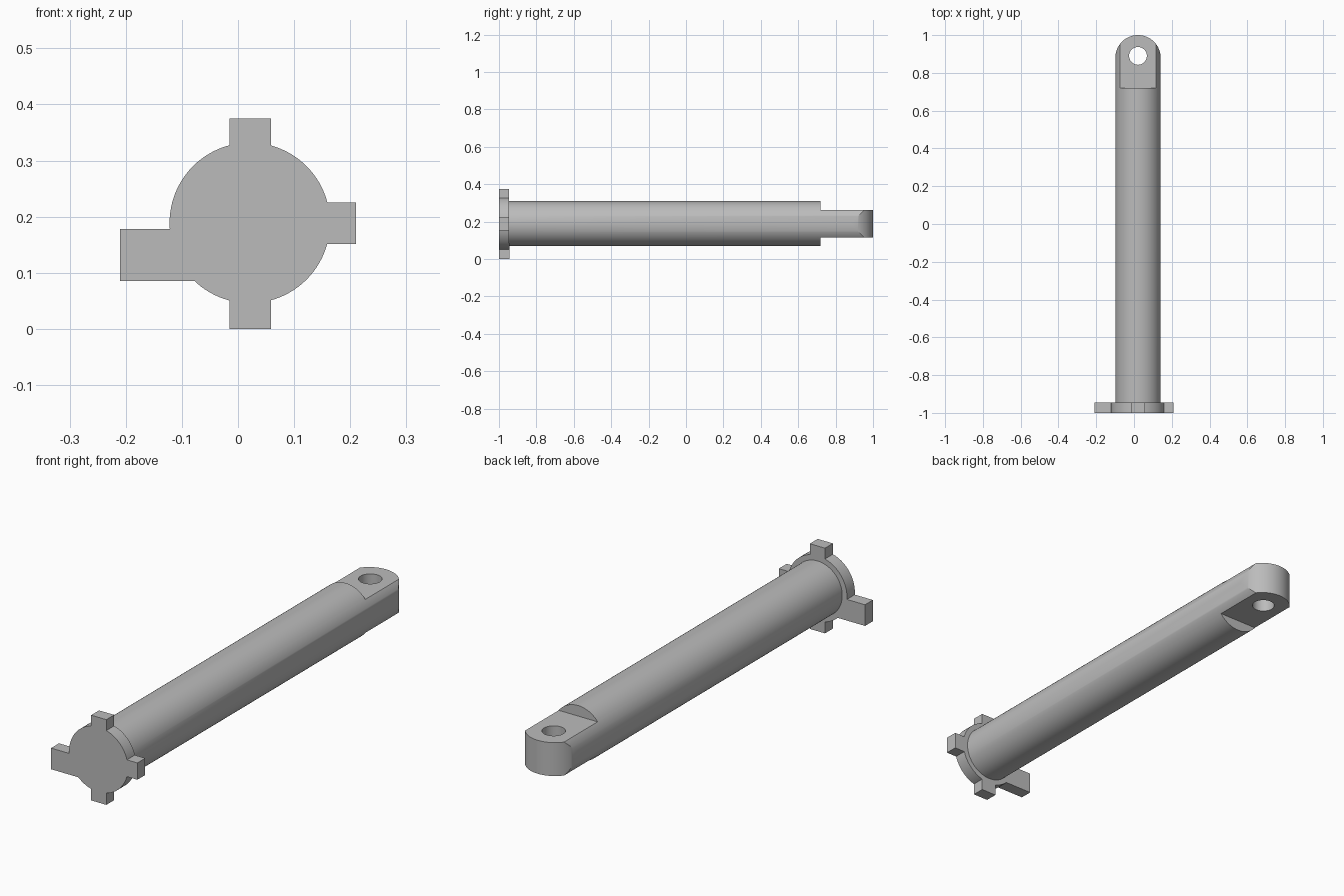
import bpy
import math

cube = bpy.data.objects.get("Cube")
if cube:
    bpy.data.objects.remove(cube, do_unlink=True)

CX, CZ = 0.021, 0.189      # pin axis, running along y
R = 0.12                   # shaft radius
TONGUE_Y, EYE_Y = 0.72, 0.88
HALF_T = 0.0735            # half the tongue thickness

steel = bpy.data.materials.new("grey_steel")
steel.use_nodes = True
colour = (0.5, 0.5, 0.5, 1)
steel.diffuse_color = colour
steel.node_tree.nodes["Principled BSDF"].inputs["Base Color"].default_value = colour


def finish(obj, name):
    obj.name = name
    obj.data.materials.append(steel)
    return obj


def rod(name, radius, length, centre, along_y=True):
    turn = (math.pi / 2, 0, 0) if along_y else (0, 0, 0)
    bpy.ops.mesh.primitive_cylinder_add(vertices=96, radius=radius, depth=length,
                                        location=centre, rotation=turn)
    return finish(bpy.context.object, name)


def box(name, low, high):
    centre = [(a + b) / 2 for a, b in zip(low, high)]
    bpy.ops.mesh.primitive_cube_add(size=1, location=centre)
    obj = bpy.context.object
    obj.scale = [b - a for a, b in zip(low, high)]
    bpy.ops.object.transform_apply(location=False, rotation=False, scale=True)
    return finish(obj, name)


def combine(target, tool, operation):
    bpy.context.view_layer.objects.active = target
    mod = target.modifiers.new(operation.title(), "BOOLEAN")
    mod.object, mod.operation, mod.solver = tool, operation, "EXACT"
    bpy.ops.object.modifier_apply(modifier=mod.name)
    bpy.data.objects.remove(tool, do_unlink=True)


def smooth(obj):
    bpy.ops.object.select_all(action="DESELECT")
    obj.select_set(True)
    bpy.context.view_layer.objects.active = obj
    bpy.ops.object.shade_smooth_by_angle(angle=math.radians(25))


# Shaft, long enough to include the tongue
shaft = rod("shaft_with_eye", R, 1.95, (CX, 0.025, CZ))

# Flats above and below the tongue
for side in (-1, 1):
    z_edges = sorted((CZ + side * HALF_T, CZ + side * 0.3))
    flat = box("flat_cutter", (CX - 0.3, TONGUE_Y, z_edges[0]), (CX + 0.3, 1.2, z_edges[1]))
    combine(shaft, flat, "DIFFERENCE")

# Rounded end: remove what lies outside the upright eye cylinder
end_cut = box("end_cutter", (CX - 0.3, EYE_Y, CZ - 0.2), (CX + 0.3, 1.2, CZ + 0.2))
combine(end_cut, rod("eye_round", R, 0.6, (CX, EYE_Y, CZ), False), "DIFFERENCE")
combine(shaft, end_cut, "DIFFERENCE")

# Cross hole
combine(shaft, rod("hole_cutter", 0.047, 0.6, (CX, 0.89, CZ), False), "DIFFERENCE")
smooth(shaft)

# Flange disc with four key tabs
Y0, Y1 = -1.0, -0.945
flange = rod("keyed_flange", 0.143, Y1 - Y0, (CX, (Y0 + Y1) / 2, CZ))
tabs = {
    "upright_tabs": ((-0.015, Y0, 0.0), (0.059, Y1, 0.375)),
    "left_tab": ((CX, Y0, 0.151), (0.21, Y1, 0.225)),
    "right_tab": ((-0.21, Y0, 0.085), (CX, Y1, 0.178)),
}
for name, (low, high) in tabs.items():
    combine(flange, box(name, low, high), "UNION")
smooth(flange)
